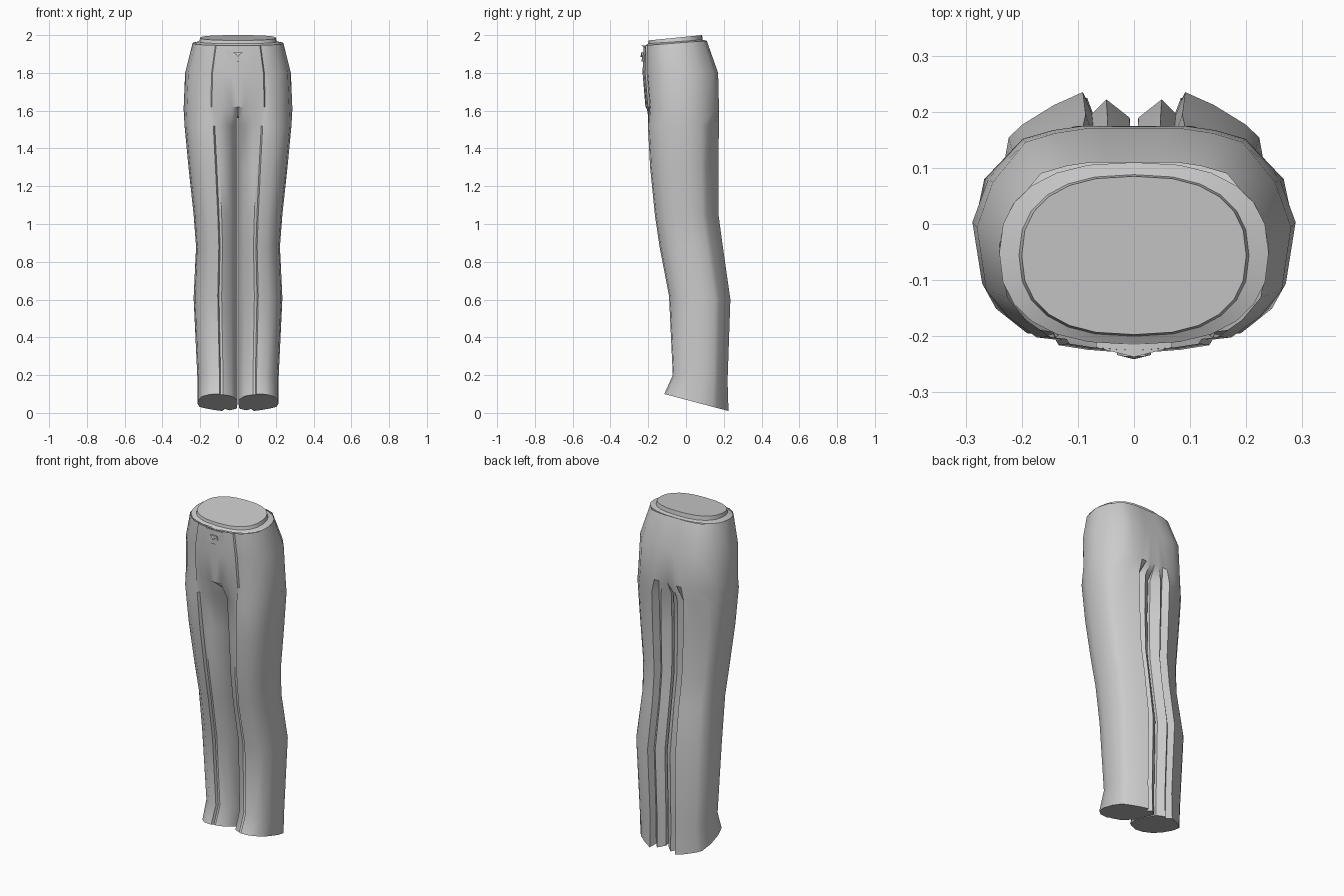
import bpy, bmesh, math

if "Cube" in bpy.data.objects:
    bpy.data.objects.remove(bpy.data.objects["Cube"])

cloth = bpy.data.materials.new("grey_cloth")
cloth.diffuse_color = (0.6, 0.6, 0.6, 1)
cloth.use_nodes = True
cloth.node_tree.nodes["Principled BSDF"].inputs["Base Color"].default_value = cloth.diffuse_color

# half cross-sections (across, front to back), point for point
LEG = [(0, .35), (.15, .12), (.36, .04), (.42, .05), (.45, 0), (.68, .02), (.88, .14), (.97, .32),
       (1, .55), (.95, .75), (.85, .82), (.6, .93), (.38, 1), (.31, .88), (.2, .96), (.02, .86), (0, .6)]
HIP = [(0, 0), (.12, .005), (.30, .015), (.48, .035), (.5, .06), (.62, .07), (.8, .16), (.94, .28),
       (1, .56), (.9, .76), (.69, .94), (.5, .98), (.31, 1), (.2, 1), (.1, 1), (0, 1), (0, .6)]

# z at front, z at back, outer x, front y, back y, hip share
LEVELS = [
    (.10, .01, .215, -.115, .225, 0),
    (.20, .17, .215, -.07, .22, 0),
    (.62, .60, .235, -.09, .235, 0),
    (.88, .88, .222, -.14, .195, 0),
    (1.05, 1.05, .235, -.165, .172, 0),
    (1.30, 1.30, .262, -.19, .172, 0),
    (1.52, 1.52, .283, -.205, .174, .15),
    (1.62, 1.60, .288, -.215, .175, 1),
    (1.80, 1.80, .280, -.23, .17, 1),
    (1.945, 1.97, .24, -.225, .11, 1),
]


def make_object(name, bm, angle=40):
    bmesh.ops.recalc_face_normals(bm, faces=bm.faces)
    mesh = bpy.data.meshes.new(name)
    bm.to_mesh(mesh)
    bm.free()
    ob = bpy.data.objects.new(name, mesh)
    bpy.context.collection.objects.link(ob)
    mesh.materials.append(cloth)
    bpy.ops.object.select_all(action='DESELECT')
    bpy.context.view_layer.objects.active = ob
    ob.select_set(True)
    bpy.ops.object.shade_smooth_by_angle(angle=math.radians(angle))
    return ob


def bridge(bm, a, b):
    n = len(a)
    for i in range(n):
        bm.faces.new((a[i], a[(i + 1) % n], b[(i + 1) % n], b[i]))


# trousers: each half lofted from hem to waist
bm = bmesh.new()
for side in (-1, 1):
    rings = []
    for zf, zb, xo, yf, yb, w in LEVELS:
        xi = .003 * (1 - w)
        ring = []
        for (u0, v0), (u1, v1) in zip(LEG, HIP):
            u, v = u0 + (u1 - u0) * w, v0 + (v1 - v0) * w
            ring.append(bm.verts.new((side * (xi + u * (xo - xi)),
                                      yf + v * (yb - yf), zf + v * (zb - zf))))
        rings.append(ring)
    for a, b in zip(rings, rings[1:]):
        bridge(bm, a, b)
    bm.faces.new(rings[0])
# join the halves above the crotch and drop the inner walls
inner = [f for f in bm.faces if all(abs(v.co.x) < 1e-4 for v in f.verts)]
bmesh.ops.delete(bm, geom=inner, context='FACES')
bmesh.ops.remove_doubles(bm, verts=bm.verts, dist=1e-4)
make_object("trousers", bm)

# waist cap: ledge, raised rim and tilted top
bm = bmesh.new()
rings = []
for rx, y0, y1, z0, z1 in [(.24, -.215, .11, 1.945, 1.97), (.205, -.2, .088, 1.955, 1.975),
                           (.2, -.197, .085, 1.972, 2.0)]:
    ring = []
    for i in range(24):
        a = math.tau * i / 24
        c, s = math.cos(a), math.sin(a)
        x = rx * math.copysign(abs(c) ** .8, c)
        t = .5 + .5 * math.copysign(abs(s) ** .85, s)
        ring.append(bm.verts.new((x, y0 + t * (y1 - y0), z0 + t * (z1 - z0))))
    rings.append(ring)
for a, b in zip(rings, rings[1:]):
    bridge(bm, a, b)
bm.faces.new(rings[-1])
make_object("waist_cap", bm, 30)


# buckle plate and its small notched tab, bent along the waist
def front_plate(name, outline, y, depth):
    bm = bmesh.new()
    front = [bm.verts.new((x, y + abs(x) * .25, z)) for x, z in outline]
    back = [bm.verts.new((v.co.x, v.co.y + depth, v.co.z)) for v in front]
    bridge(bm, front, back)
    bm.faces.new(front)
    bm.faces.new(back)
    make_object(name, bm, 30)


front_plate("buckle", [(-.068, 1.86), (0, 1.86), (.068, 1.86), (.068, 1.935), (0, 1.945), (-.068, 1.935)],
            -.237, .03)
front_plate("buckle_tab", [(-.03, 1.885), (-.012, 1.9), (0, 1.885), (.012, 1.9), (.03, 1.885),
                           (.02, 1.91), (-.02, 1.91)], -.241, .008)
